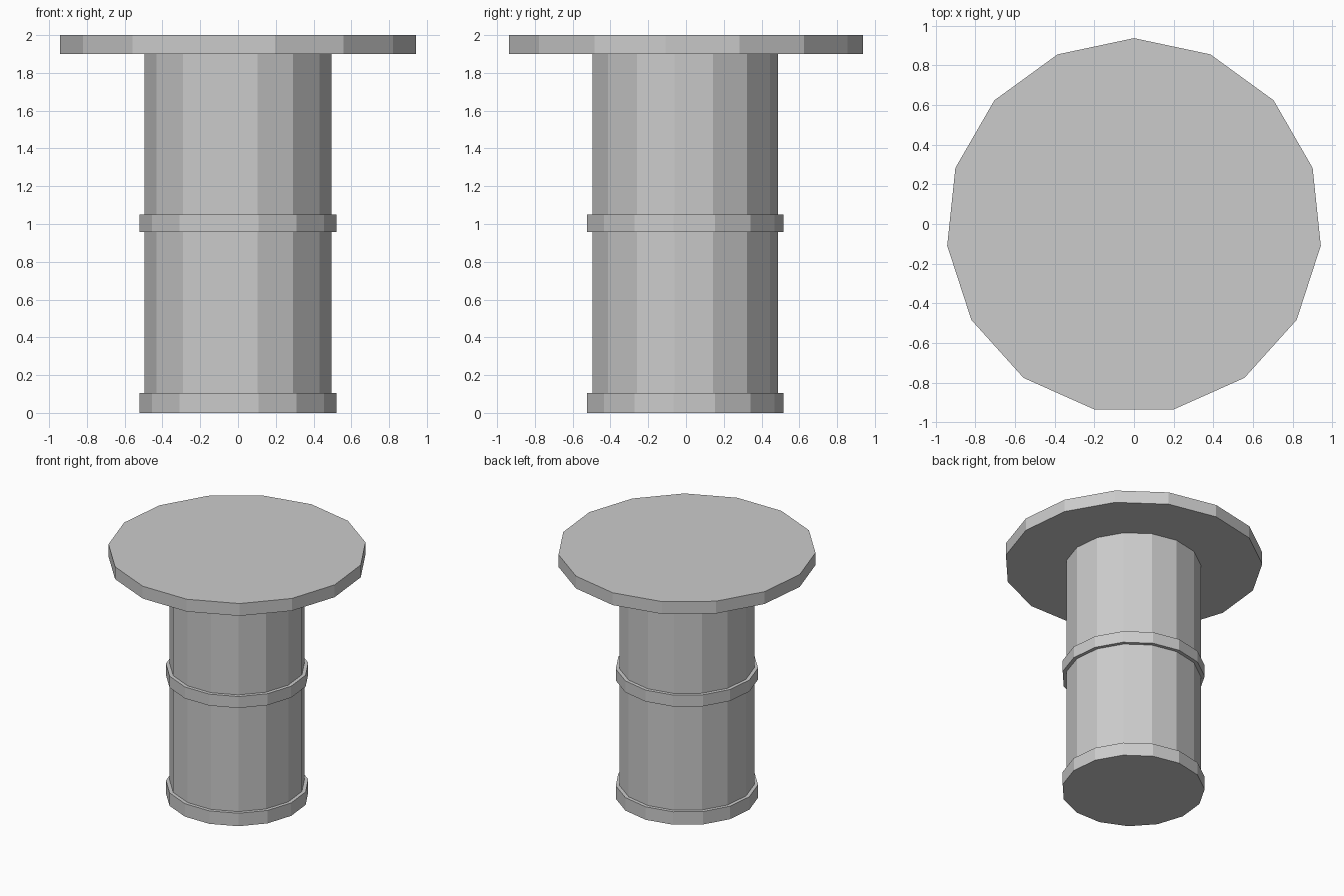
import bpy, bmesh
from math import sin, cos, tau

if "Cube" in bpy.data.objects:
    bpy.data.objects.remove(bpy.data.objects["Cube"])

SIDES = 15
CENTRE_Y = -0.01   # odd-sided outline: shift so its bounds are centred

# Outer profile (radius, height), bottom to top
profile = [
    (0.525, 0.0), (0.525, 0.105),    # foot band
    (0.497, 0.105), (0.497, 0.957),  # lower column
    (0.525, 0.957), (0.525, 1.05),   # middle band
    (0.497, 1.05), (0.497, 1.90),    # upper column
    (0.948, 1.90), (0.948, 2.0),     # round top
]


def lathe(name, points):
    """Flat-faced closed solid of revolution, one corner facing +y."""
    bm = bmesh.new()
    rings = []
    for r, z in points:
        rings.append([bm.verts.new((r * sin(tau * i / SIDES),
                                    CENTRE_Y + r * cos(tau * i / SIDES), z))
                      for i in range(SIDES)])
    for low, high in zip(rings, rings[1:]):
        for i in range(SIDES):
            j = (i + 1) % SIDES
            bm.faces.new((low[i], low[j], high[j], high[i]))
    bm.faces.new(rings[0])
    bm.faces.new(rings[-1])
    bmesh.ops.recalc_face_normals(bm, faces=bm.faces)
    mesh = bpy.data.meshes.new(name)
    bm.to_mesh(mesh)
    bm.free()
    obj = bpy.data.objects.new(name, mesh)
    bpy.context.collection.objects.link(obj)
    return obj


# Banded column with flat round top, one continuous surface
lathe("pedestal_table", profile)
